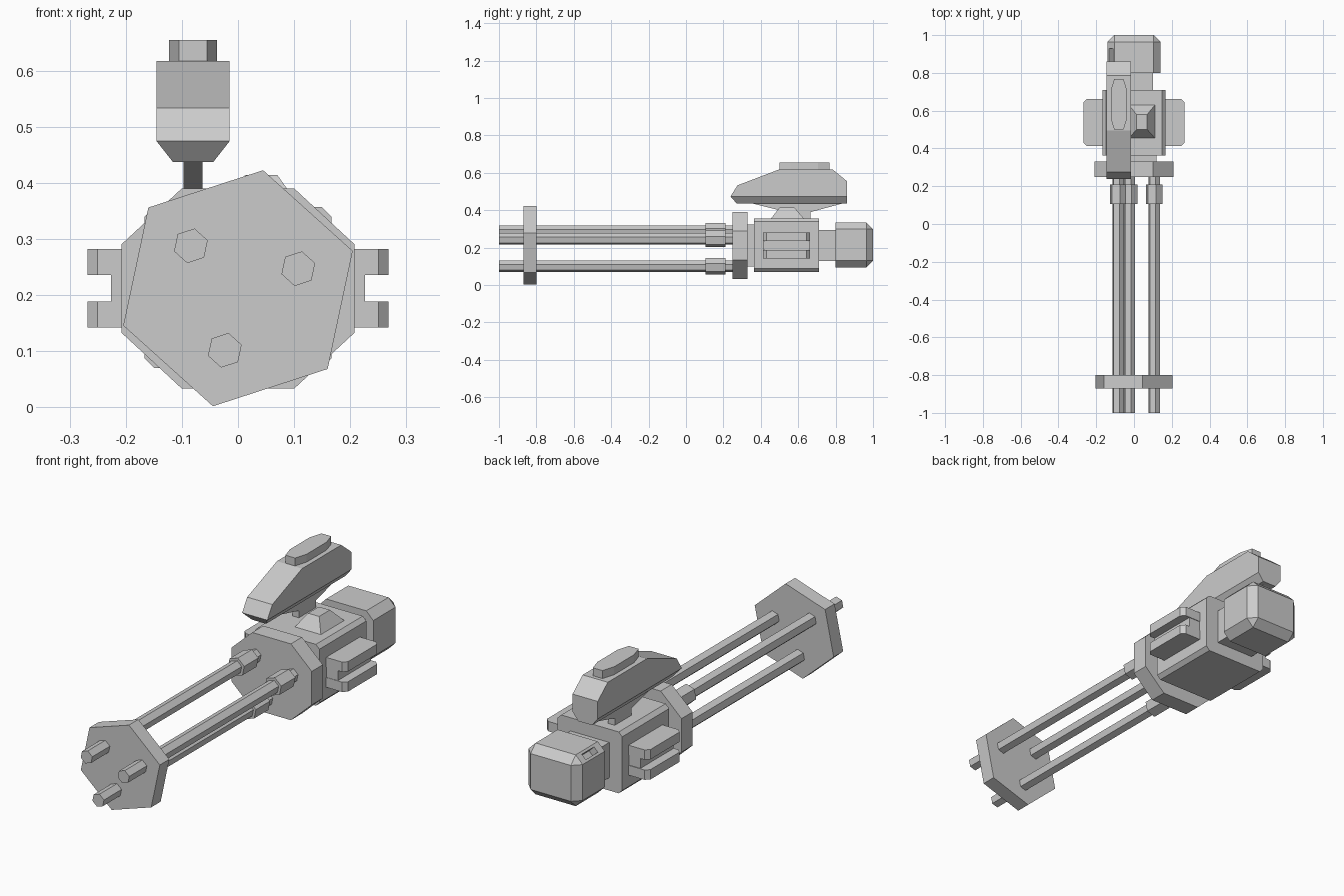
import bpy, bmesh, math
from mathutils import Vector

if "Cube" in bpy.data.objects:
    bpy.data.objects.remove(bpy.data.objects["Cube"])


def finish(name, bm):
    bmesh.ops.recalc_face_normals(bm, faces=bm.faces)
    me = bpy.data.meshes.new(name)
    bm.to_mesh(me)
    bm.free()
    ob = bpy.data.objects.new(name, me)
    bpy.context.collection.objects.link(ob)
    return ob


def prism_bm(pts, axis, a, b):
    """Extrude a 2D outline along an axis from a to b."""
    place = {'x': lambda p, t: (t, p[0], p[1]),
             'y': lambda p, t: (p[0], t, p[1]),
             'z': lambda p, t: (p[0], p[1], t)}[axis]
    bm = bmesh.new()
    lo = [bm.verts.new(place(p, a)) for p in pts]
    hi = [bm.verts.new(place(p, b)) for p in pts]
    bm.faces.new(lo)
    bm.faces.new(hi)
    n = len(pts)
    for i in range(n):
        bm.faces.new((lo[i], lo[(i + 1) % n], hi[(i + 1) % n], hi[i]))
    bmesh.ops.recalc_face_normals(bm, faces=bm.faces)
    return bm


def prism(name, pts, axis, a, b):
    return finish(name, prism_bm(pts, axis, a, b))


def rect(u0, u1, v0, v1):
    return [(u0, v0), (u1, v0), (u1, v1), (u0, v1)]


def cut_rect(u0, u1, v0, v1, cu, cv):
    """Rectangle with chamfered corners."""
    return [(u0 + cu, v0), (u1 - cu, v0), (u1, v0 + cv), (u1, v1 - cv),
            (u1 - cu, v1), (u0 + cu, v1), (u0, v1 - cv), (u0, v0 + cv)]


def hexagon(cx, cz, r):
    return [(cx + r * math.cos(math.radians(18 + 60 * i)),
             cz + r * math.sin(math.radians(18 + 60 * i))) for i in range(6)]


ZC = 0.212

# Barrel cluster: front plate, three hexagonal barrels with sleeves
prism("muzzle_plate", hexagon(0, ZC, 0.215), 'y', -0.87, -0.80)
for i in range(3):
    a = math.radians(18 + 120 * i)
    cx, cz = 0.113 * math.cos(a), ZC + 0.113 * math.sin(a)
    prism("barrel", hexagon(cx, cz, 0.0315), 'y', -1.0, 0.26)
    prism("barrel_sleeve", hexagon(cx, cz, 0.045), 'y', 0.105, 0.21)

# Octagonal mount plate and necks
prism("mount_plate", cut_rect(-0.208, 0.208, 0.033, 0.39, 0.108, 0.1), 'y', 0.248, 0.33)
prism("front_neck", rect(-0.12, 0.12, 0.10, 0.325), 'y', 0.32, 0.37)
prism("rear_neck", rect(-0.1, 0.1, 0.13, 0.295), 'y', 0.70, 0.81)

# Main body
prism("body", cut_rect(-0.167, 0.167, 0.07, 0.357, 0.018, 0.018), 'y', 0.363, 0.71)

# Rear block, chamfered on every edge except the front rim
bm = prism_bm(rect(-0.14, 0.14, 0.095, 0.335), 'y', 0.80, 1.0)
edges = [e for e in bm.edges if not all(v.co.y < 0.81 for v in e.verts)]
bmesh.ops.bevel(bm, geom=edges, offset=0.036, segments=1, affect='EDGES')
rear = finish("rear_block", bm)

# Small recess on the upper left chamfer of the rear block
cutter = prism("recess_cutter", rect(0.84, 0.93, -0.014, 0.014), 'x', -0.01, 0.05)
cutter.location = (-0.122, 0, 0.317)
cutter.rotation_euler = (0, math.radians(45), 0)
cutter.hide_render = True
cutter.hide_viewport = False
cutter.display_type = 'WIRE'
# turn the cutter so it points into the block
cutter.location += Vector((-0.01, 0, 0.01))
mod = rear.modifiers.new("recess", 'BOOLEAN')
mod.operation = 'DIFFERENCE'
mod.solver = 'EXACT'
mod.object = cutter

# Side brackets: base block with two prongs on each side
for s in (-1, 1):
    prism("bracket_base", rect(0.415, 0.66, 0.145, 0.278), 'x', s * 0.15, s * 0.226)
    for z in (0.142, 0.236):
        c = 0.018
        pts = [(s * 0.15, 0.413), (s * (0.268 - c), 0.413), (s * 0.268, 0.413 + c),
               (s * 0.268, 0.663 - c), (s * (0.268 - c), 0.663), (s * 0.15, 0.663)]
        prism("bracket_prong", pts, 'z', z, z + 0.046)

# Truncated pyramid on the body top
bm = prism_bm(rect(-0.03, 0.115, 0.45, 0.635), 'z', 0.35, 0.414)
for v in bm.verts:
    if v.co.z > 0.4:
        v.co.x = 0.013 if v.co.x < 0.04 else 0.07
        v.co.y = 0.50 if v.co.y < 0.55 else 0.58
finish("top_pyramid", bm)

# Sight: profile hull with chamfered underside
SX = -0.08
bm = prism_bm([(0.27, 0.437), (0.86, 0.437), (0.86, 0.556), (0.785, 0.617),
               (0.495, 0.617), (0.275, 0.533), (0.238, 0.474)],
              'x', SX - 0.065, SX + 0.065)
bmesh.ops.bisect_plane(bm, geom=bm.verts[:] + bm.edges[:] + bm.faces[:], dist=1e-4,
                       plane_co=(0, 0, 0.474), plane_no=(0, 0, 1))
for v in bm.verts:
    if v.co.z < 0.45:
        v.co.x = SX + math.copysign(0.036, v.co.x - SX)
finish("sight_hull", bm)
prism("sight_cap", cut_rect(SX - 0.043, SX + 0.043, 0.50, 0.767, 0.018, 0.06),
      'z', 0.61, 0.654)
prism("sight_stem", [(0.34, 0.44), (0.54, 0.39), (0.54, 0.35), (0.665, 0.35),
                     (0.665, 0.39), (0.85, 0.44)], 'x', SX - 0.017, SX + 0.017)
